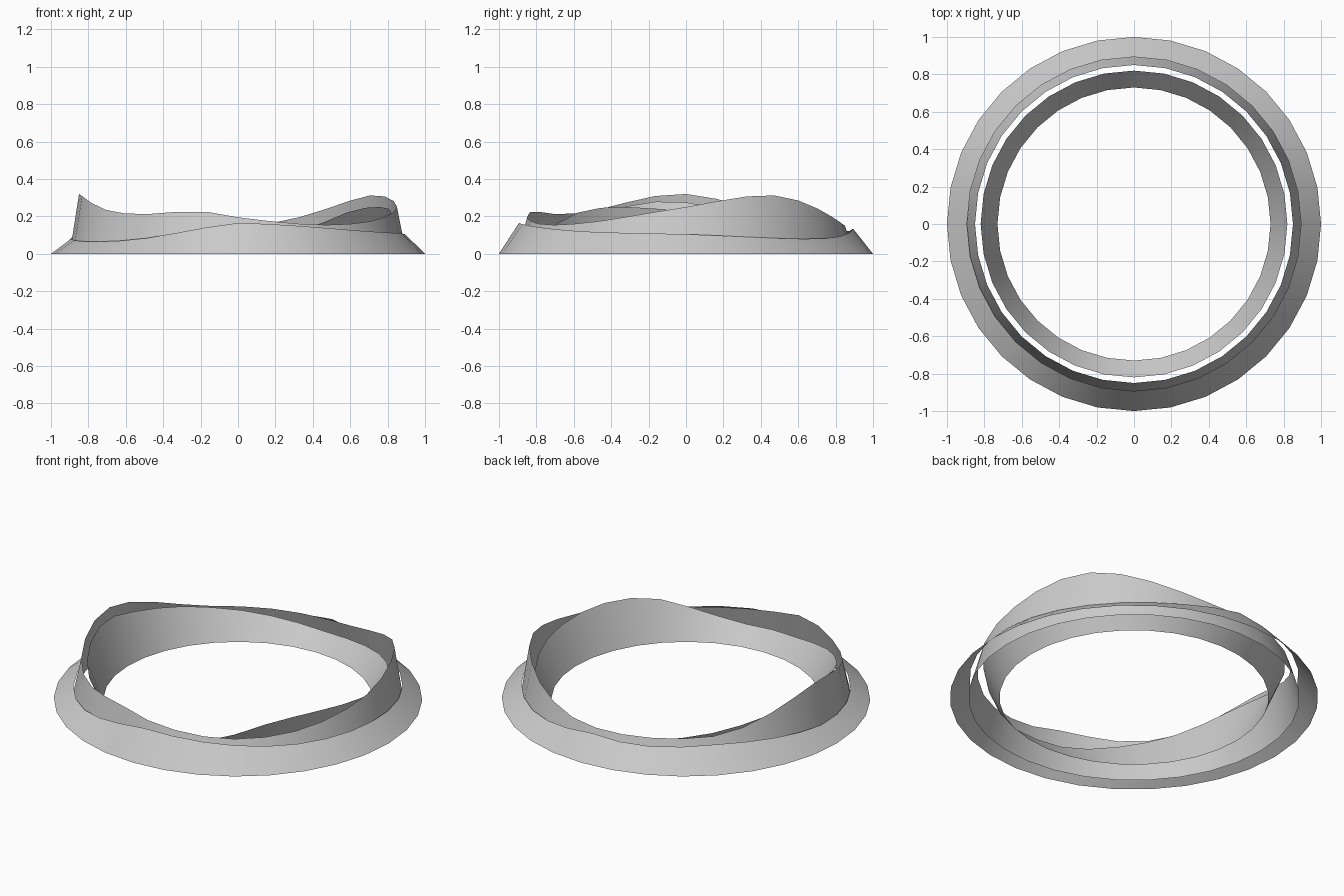
import bpy, bmesh, math

if "Cube" in bpy.data.objects:
    bpy.data.objects.remove(bpy.data.objects["Cube"])

SEGMENTS = 32

# Rim heights every 15 degrees, starting at +x and going counter-clockwise
SKIRT = [.105, .095, .085, .08, .085, .105, .135, .12, .125, .135, .125, .105,
         .08, .07, .065, .07, .09, .13, .165, .155, .14, .125, .115, .11]
OUTER = [.25, .29, .315, .285, .225, .17, .15, .15, .155, .165, .21, .28,
         .32, .30, .245, .215, .215, .23, .195, .17, .155, .16, .18, .215]
INNER = [.225, .20, .17, .15, .125, .10, .09, .11, .14, .17, .205, .235,
         .275, .275, .23, .19, .15, .11, .10, .10, .15, .22, .25, .245]


def height(keys, turn):
    """Smooth closed interpolation of the rim heights."""
    n = len(keys)
    i = int(turn * n)
    t = turn * n - i
    a, b, c, d = (keys[(i + k) % n] for k in (-1, 0, 1, 2))
    return b + .5 * t * (c - a + t * (2*a - 5*b + 4*c - d + t * (3*(b - c) + d - a)))


def wavy_band(name, r_bottom, r_top, keys, facing_in=False):
    """Open conical band with a flat foot and a wavy upper rim."""
    bm = bmesh.new()
    foot, rim = [], []
    for s in range(SEGMENTS):
        turn = s / SEGMENTS
        x, y = math.cos(turn * math.tau), math.sin(turn * math.tau)
        foot.append(bm.verts.new((x * r_bottom, y * r_bottom, 0)))
        rim.append(bm.verts.new((x * r_top, y * r_top, height(keys, turn))))
    for s in range(SEGMENTS):
        n = (s + 1) % SEGMENTS
        loop = [foot[s], foot[n], rim[n], rim[s]]
        face = bm.faces.new(loop[::-1] if facing_in else loop)
        face.smooth = True
    mesh = bpy.data.meshes.new(name)
    bm.to_mesh(mesh)
    bm.free()
    obj = bpy.data.objects.new(name, mesh)
    bpy.context.collection.objects.link(obj)
    return obj


# Low sloping skirt, inward-leaning wall, outward-flaring inner wall
wavy_band("outer_skirt", 1.0, .893, SKIRT)
wavy_band("outer_wall", .90, .85, OUTER)
wavy_band("inner_wall", .73, .82, INNER, facing_in=True)
